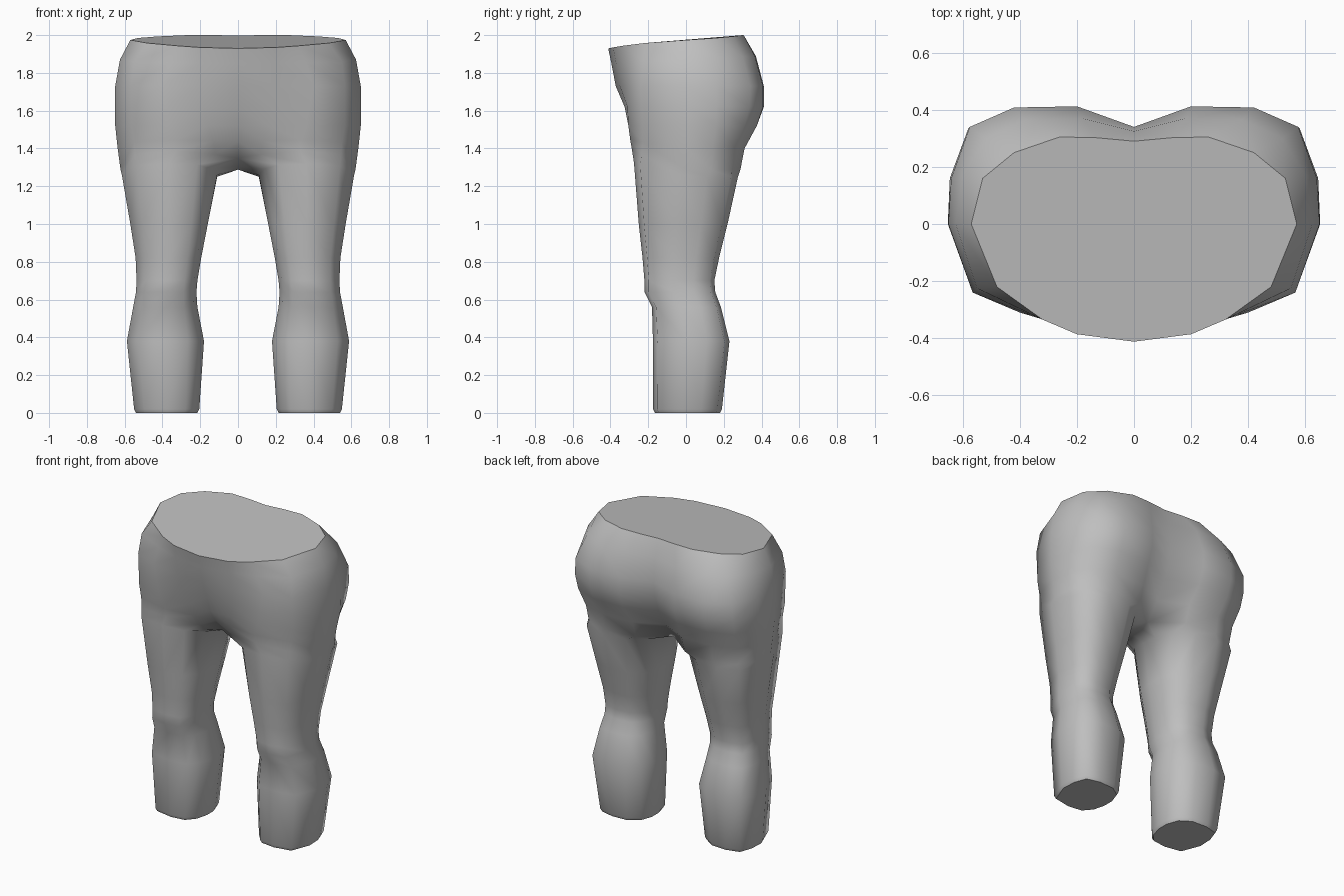
import bpy
import bmesh

if "Cube" in bpy.data.objects:
    bpy.data.objects.remove(bpy.data.objects["Cube"])

# One flat grey for the whole figure
grey = bpy.data.materials.new("plain grey")
grey.use_nodes = True
grey.diffuse_color = (0.52, 0.52, 0.52, 1)
grey.node_tree.nodes["Principled BSDF"].inputs["Base Color"].default_value = (0.52, 0.52, 0.52, 1)

# Left half of each pelvis outline, from front centre round to back centre
WAIST = [(0, -.412), (.2, -.386), (.32, -.335), (.48, -.22), (.57, 0),
         (.53, .16), (.42, .25), (.26, .305), (.13, .302), (0, .29)]
UPPER_HIP = [(0, -.395), (.2, -.37), (.36, -.318), (.55, -.225), (.625, 0),
             (.60, .17), (.52, .30), (.38, .365), (.18, .37), (0, .325)]
HIP = [(0, -.372), (.2, -.35), (.4, -.31), (.565, -.24), (.65, 0),
       (.64, .16), (.575, .34), (.42, .408), (.2, .412), (0, .34)]
LOW_HIP = [(0, -.325), (.18, -.325), (.38, -.31), (.565, -.235), (.652, 0),
           (.645, .16), (.58, .335), (.42, .408), (.2, .412), (0, .325)]
SEAT = [(0, -.295), (.16, -.30), (.36, -.305), (.565, -.23), (.65, 0),
        (.642, .16), (.575, .31), (.42, .375), (.2, .375), (0, .29)]
THIGH_TOP = [(0, -.24), (.13, -.265), (.33, -.295), (.55, -.23), (.637, 0),
             (.625, .14), (.55, .265), (.4, .31), (.18, .305), (0, .22)]
CROTCH = [(0, -.17), (.12, -.23), (.33, -.285), (.545, -.235), (.622, 0),
          (.612, .135), (.545, .24), (.4, .288), (.18, .27), (0, .13),
          (0, .05), (0, -.05)]

# Leg cross-section in a unit box; the last points face the other leg
LEG = [(-.88, -.6), (-.58, -.93), (0, -1), (.7, -.88), (1, -.15), (.97, .4),
       (.79, .87), (.25, 1), (-.4, .97), (-.83, .7), (-1, .25), (-1, -.15)]

# Leg rings: height, inner x, outer x, front y, back y
LEG_RINGS = [(1.25, .11, .615, -.275, .275), (1.0, .16, .57, -.25, .22),
             (.82, .195, .542, -.23, .175), (.70, .215, .537, -.22, .15),
             (.64, .22, .54, -.22, .155), (.56, .215, .555, -.18, .185),
             (.38, .18, .588, -.175, .23), (.02, .205, .55, -.175, .19),
             (0, .215, .54, -.165, .18)]

bm = bmesh.new()


def ring(points, height):
    return [bm.verts.new((x, y, height(y))) for x, y in points]


def front_raised(z, slope):
    """Height that climbs toward the front, following the groin."""
    return lambda y: z + slope * max(0, -y)


def bridge(upper, lower, closed):
    n = len(upper)
    for i in range(n if closed else n - 1):
        j = (i + 1) % n
        bm.faces.new((upper[i], lower[i], lower[j], upper[j]))


# Pelvis: open half rings, the waist dipping toward the front
waist = ring(WAIST, lambda y: 1.974 + .06 * y + .28 * y ** 3)
pelvis = [waist, ring(UPPER_HIP, lambda y: 1.87 + .05 * y)]
for outline, z, slope in ((HIP, 1.73, 0), (LOW_HIP, 1.62, 0), (SEAT, 1.52, 0), (THIGH_TOP, 1.4, .15)):
    pelvis.append(ring(outline, front_raised(z, slope)))
crotch = ring(CROTCH, front_raised(1.288, .35))
pelvis.append(crotch[:10])
for a, b in zip(pelvis, pelvis[1:]):
    bridge(a, b, False)

# Leg: closed rings joined to the crotch ring
legs = [crotch]
for i, (z, x0, x1, y0, y1) in enumerate(LEG_RINGS):
    cx, hx, cy, hy = (x0 + x1) / 2, (x1 - x0) / 2, (y0 + y1) / 2, (y1 - y0) / 2
    outline = [(cx + u * hx, cy + v * hy) for u, v in LEG]
    legs.append(ring(outline, front_raised(z, .25 if i == 0 else 0)))
for a, b in zip(legs, legs[1:]):
    bridge(a, b, True)

# Flat caps at waist and ankle, with crisp rims
caps = [bm.faces.new(waist), bm.faces.new(list(reversed(legs[-1])))]
for face in bm.faces:
    face.smooth = True
for cap in caps:
    for e in cap.edges:
        e.smooth = False
bm.normal_update()

mesh = bpy.data.meshes.new("hips_and_legs")
bm.to_mesh(mesh)
bm.free()
mesh.materials.append(grey)
body = bpy.data.objects.new("hips_and_legs", mesh)
bpy.context.collection.objects.link(body)

# Mirror to the right half
mirror = body.modifiers.new("mirror", "MIRROR")
mirror.use_clip = True
mirror.merge_threshold = 0.001
